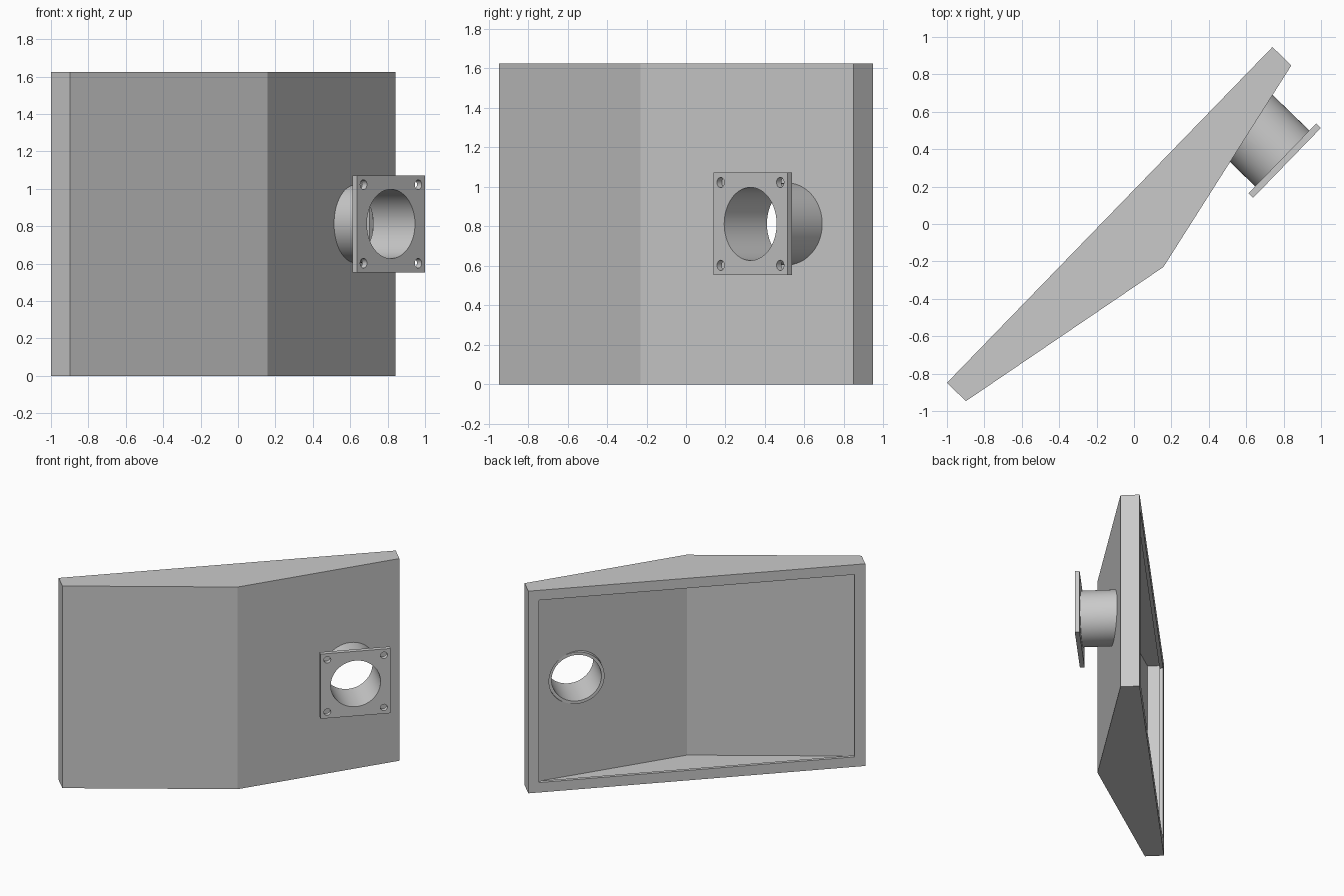
import bpy, bmesh, math
from mathutils import Matrix

if "Cube" in bpy.data.objects:
    bpy.data.objects.remove(bpy.data.objects["Cube"])

# Local frame: x runs along the open back, -y points out of the front, z up
PLACE = Matrix.Translation((-1.0, -0.849, 0)) @ Matrix.Rotation(math.atan2(1.795, 1.74), 4, 'Z')
LENGTH, HEIGHT, END, PEAK = 2.5, 1.625, 0.141, 0.40
SHEET, LIP = 0.027, 0.08        # sheet thickness, width of the inward rim
U, Z = 2.109, 0.8125            # pipe centre
PIPE_R, BORE_R = 0.208, 0.185
PIPE_END, PLATE_IN, PLATE_OUT = 0.176, 0.452, 0.487

grey = bpy.data.materials.new("light grey")
grey.diffuse_color = (0.59, 0.59, 0.59, 1)
grey.use_nodes = True
grey.node_tree.nodes["Principled BSDF"].inputs["Base Color"].default_value = grey.diffuse_color


def finish(name, bm):
    bmesh.ops.recalc_face_normals(bm, faces=bm.faces)
    mesh = bpy.data.meshes.new(name)
    bm.to_mesh(mesh)
    bm.free()
    mesh.materials.append(grey)
    ob = bpy.data.objects.new(name, mesh)
    ob.matrix_world = PLACE
    bpy.context.collection.objects.link(ob)
    return ob


def prism(name, outline, z0, z1):
    bm = bmesh.new()
    face = bm.faces.new([bm.verts.new((x, y, z0)) for x, y in outline])
    made = bmesh.ops.extrude_face_region(bm, geom=[face])["geom"]
    bmesh.ops.translate(bm, vec=(0, 0, z1 - z0),
                        verts=[g for g in made if isinstance(g, bmesh.types.BMVert)])
    return finish(name, bm)


def rod(name, u, z, r, v0, v1, sides=64):
    bm = bmesh.new()
    m = Matrix.Translation((u, -(v0 + v1) / 2, z)) @ Matrix.Rotation(math.pi / 2, 4, 'X')
    bmesh.ops.create_cone(bm, cap_ends=True, segments=sides, radius1=r, radius2=r,
                          depth=v1 - v0, matrix=m)
    return finish(name, bm)


def cut(ob, cutter):
    mod = ob.modifiers.new("cut", 'BOOLEAN')
    mod.operation, mod.solver, mod.object = 'DIFFERENCE', 'EXACT', cutter
    bpy.context.view_layer.update()
    bpy.context.view_layer.objects.active = ob
    bpy.ops.object.modifier_apply(modifier=mod.name)
    bpy.data.objects.remove(cutter)


# Thin sheet hood with a bent front and an inward rim around the open back
hood = prism("hood", [(0, 0), (0, -END), (LENGTH / 2, -PEAK), (LENGTH, -END), (LENGTH, 0)], 0, HEIGHT)
slope = (PEAK - END) / (LENGTH / 2)
skin = SHEET * math.hypot(1, slope)
inner_end = END + slope * SHEET - skin
cut(hood, prism("cavity", [(SHEET, -SHEET), (SHEET, -inner_end), (LENGTH / 2, skin - PEAK),
                           (LENGTH - SHEET, -inner_end), (LENGTH - SHEET, -SHEET)],
                SHEET, HEIGHT - SHEET))
cut(hood, prism("back_opening", [(LIP, 0.1), (LIP, -0.06), (LENGTH - LIP, -0.06), (LENGTH - LIP, 0.1)],
                LIP, HEIGHT - LIP))
cut(hood, rod("pipe_opening", U, Z, PIPE_R, 0.06, 0.6))

# Outlet pipe reaching through the opening
pipe = rod("outlet_pipe", U, Z, PIPE_R, PIPE_END, PLATE_IN)
cut(pipe, rod("pipe_bore", U, Z, BORE_R, 0, 0.7))

# Square flange with bore and four bolt holes
s = 0.26
flange = prism("flange", [(U - s, -PLATE_IN), (U - s, -PLATE_OUT), (U + s, -PLATE_OUT),
                          (U + s, -PLATE_IN)], Z - s, Z + s)
cut(flange, rod("flange_bore", U, Z, BORE_R, 0.3, 0.7))
for du in (-0.21, 0.21):
    for dz in (-0.21, 0.21):
        cut(flange, rod("bolt_hole", U + du, Z + dz, 0.026, 0.3, 0.7, 24))

# Smooth round walls, sharp edges elsewhere
bpy.ops.object.select_all(action='DESELECT')
for ob in (hood, pipe, flange):
    ob.select_set(True)
bpy.context.view_layer.objects.active = hood
bpy.ops.object.shade_smooth_by_angle(angle=math.radians(20))
